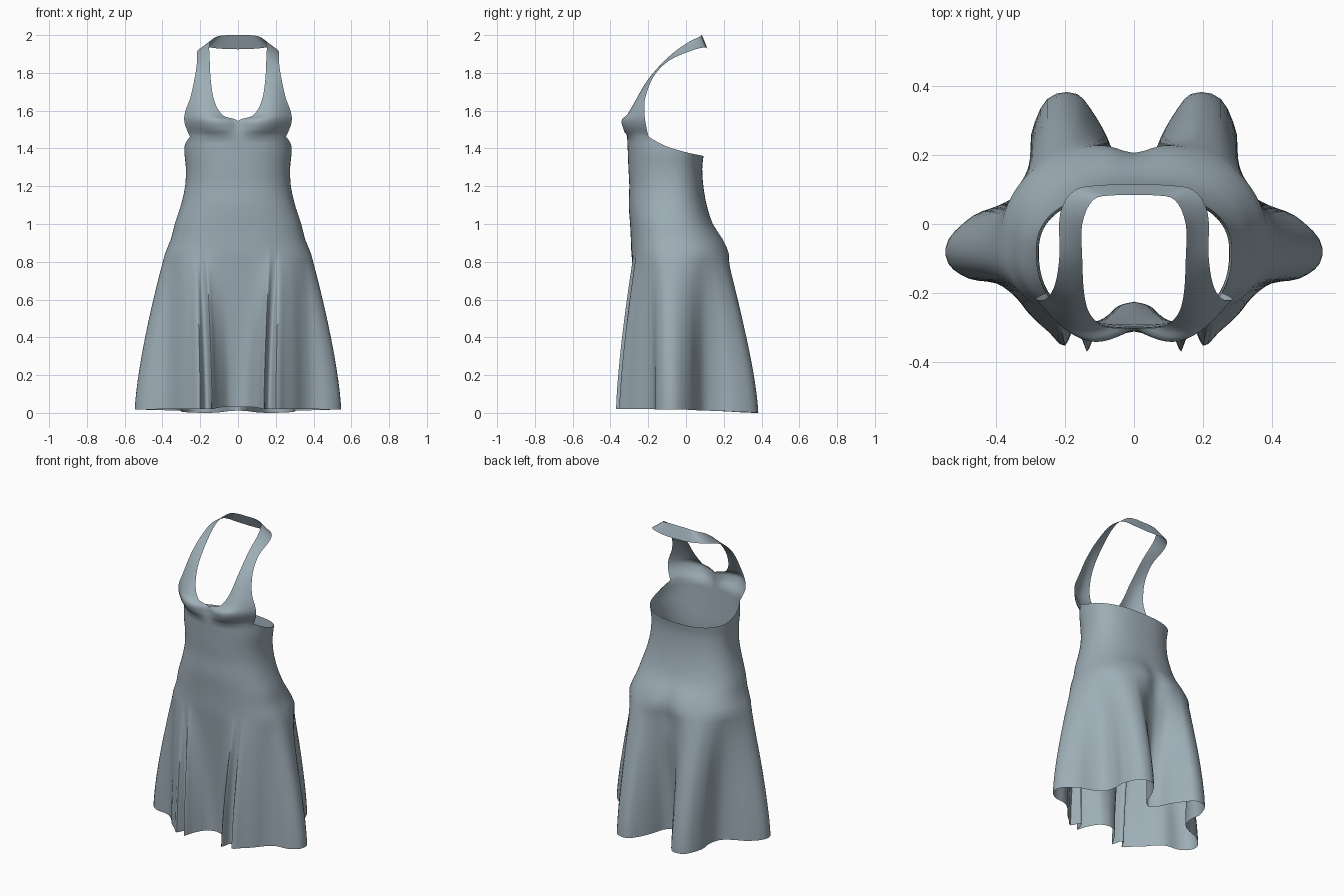
import bpy, bmesh, math

if "Cube" in bpy.data.objects:
    bpy.data.objects.remove(bpy.data.objects["Cube"])


def sample(keys, t):
    """Smooth curve through keys (t, v1, v2, ...), clamped at both ends."""
    if t <= keys[0][0]:
        return list(keys[0][1:])
    if t >= keys[-1][0]:
        return list(keys[-1][1:])
    i = max(k for k in range(len(keys) - 1) if keys[k][0] <= t)
    a, b = keys[i], keys[i + 1]
    p, n = keys[max(i - 1, 0)], keys[min(i + 2, len(keys) - 1)]
    h = b[0] - a[0]
    s = (t - a[0]) / h
    out = []
    for k in range(1, len(a)):
        m0 = (b[k] - p[k]) / (b[0] - p[0]) * h
        m1 = (n[k] - a[k]) / (n[0] - a[0]) * h
        out.append((2*s**3 - 3*s*s + 1) * a[k] + (s**3 - 2*s*s + s) * m0
                   + (3*s*s - 2*s**3) * b[k] + (s**3 - s*s) * m1)
    return out


# body rings: height, half width, front y, widest y, back y
RINGS = [(0.85, 0.385, -0.29, -0.06, 0.235), (0.92, 0.355, -0.292, -0.07, 0.2),
         (1.0, 0.335, -0.296, -0.08, 0.145), (1.1, 0.302, -0.303, -0.08, 0.11),
         (1.2, 0.28, -0.3, -0.08, 0.092), (1.3, 0.276, -0.305, -0.08, 0.086),
         (1.38, 0.284, -0.308, -0.08, 0.095), (1.47, 0.28, -0.312, -0.08, 0.095)]

# skirt hem with folds: angle from the front, x, y, z
HEM = [(0, 0, -0.225, 0.03), (9, 0.05, -0.24, 0.03), (15, 0.085, -0.28, 0.03),
       (19, 0.115, -0.325, 0.025), (22, 0.137, -0.37, 0.02), (25, 0.15, -0.315, 0.02),
       (28, 0.172, -0.30, 0.02), (31, 0.2, -0.353, 0.02), (38, 0.245, -0.315, 0.02),
       (46, 0.30, -0.265, 0.02), (54, 0.345, -0.21, 0.02), (63, 0.40, -0.172, 0.02),
       (72, 0.48, -0.158, 0.018), (80, 0.538, -0.115, 0.018), (90, 0.538, -0.045, 0.018),
       (99, 0.465, 0.025, 0.016), (108, 0.39, 0.055, 0.014), (117, 0.32, 0.10, 0.012),
       (125, 0.295, 0.18, 0.01), (134, 0.298, 0.26, 0.006), (143, 0.252, 0.362, 0.002),
       (154, 0.165, 0.377, 0), (161, 0.11, 0.31, 0.002), (166, 0.075, 0.245, 0.006),
       (172, 0.045, 0.17, 0.01), (180, 0, 0.13, 0.012)]

# upper edge of the open back: y, height
BACK_EDGE = [(-0.2, 1.465), (-0.17, 1.445), (-0.1, 1.41), (0, 1.38), (0.095, 1.36)]

# halter: station, neckline point, armhole point, forward bulge
HALTER = [(0, 0, -0.312, 1.465, 0.257, -0.20, 1.465, 0.05),
          (1, 0, -0.302, 1.545, 0.284, -0.215, 1.54, 0.078),
          (2, 0.08, -0.298, 1.575, 0.278, -0.22, 1.60, 0.042),
          (3, 0.125, -0.265, 1.65, 0.252, -0.215, 1.67, 0.02),
          (4, 0.144, -0.205, 1.76, 0.228, -0.172, 1.78, 0.006),
          (5, 0.15, -0.10, 1.878, 0.216, -0.09, 1.865, 0.002),
          (6, 0.15, 0.0, 1.955, 0.214, 0.03, 1.918, 0),
          (7, 0.118, 0.07, 1.99, 0.172, 0.098, 1.935, 0),
          (8, 0.06, 0.083, 2.0, 0.09, 0.113, 1.928, 0),
          (9, 0, 0.084, 2.0, 0, 0.115, 1.925, 0)]

FOLD_TOP = 0.85
FRONT_ANGLE = 63


def ring_point(deg, z):
    hw, yf, yc, yb = sample(RINGS, z)
    a = math.radians(deg)
    c, s = math.cos(a), max(math.sin(a), 0)
    x = hw * s ** 0.85 if deg < 180 else 0
    if deg == 0:
        x = 0
    y = yc + ((yf if c > 0 else yb) - yc) * abs(c) ** 0.85
    # centre-back hollow at the hips
    if c < 0:
        y -= 0.03 * math.exp(-(x / 0.06) ** 2) * math.exp(-((z - 0.8) / 0.14) ** 2)
    return x, y


def body_point(deg, z):
    x, y = ring_point(deg, z)
    if z < FOLD_TOP:
        w = 1 - (z / FOLD_TOP) ** 1.4
        hx, hy, hz = sample(HEM, deg)
        x, y = x + (hx - x) * w, y + (hy - y) * w
        z += hz * (1 - z / FOLD_TOP)
    return x, y, z


# columns: three steps between neighbouring hem points
angles = []
for a, b in zip(HEM, HEM[1:]):
    angles += [a[0] + (b[0] - a[0]) * k / 3 for k in range(3)]
angles.append(180)
front = [i for i, a in enumerate(angles) if a <= FRONT_ANGLE]

bm = bmesh.new()
rows = []

# skirt and waist
for r in range(31):
    rows.append([bm.verts.new(body_point(a, r * 0.04)) for a in angles])

# bodice rising to the sloping back edge
UPPER = 7
for r in range(1, UPPER + 1):
    row = []
    for a in angles:
        top = sample(BACK_EDGE, ring_point(a, 1.42)[1])[0]
        row.append(bm.verts.new(body_point(a, 1.2 + (top - 1.2) * r / UPPER)))
    rows.append(row)


def skin(grid):
    for lo, hi in zip(grid, grid[1:]):
        for c in range(min(len(lo), len(hi)) - 1):
            bm.faces.new((lo[c], lo[c + 1], hi[c + 1], hi[c]))


skin(rows)

# bust, straps and neck band grow from the front of the bodice
base = [rows[-1][i] for i in front]
width = base[-1].co.x
fracs = [v.co.x / width for v in base]
halter = [base]
STEPS = 4
for k in range(1, 9 * STEPS + 1):
    ix, iy, iz, ox, oy, oz, bulge = sample(HALTER, k / STEPS)
    if k <= STEPS or k == 9 * STEPS:
        ix = 0
    halter.append([bm.verts.new((ix + (ox - ix) * f,
                                 iy + (oy - iy) * f - bulge * math.sin(math.pi * f),
                                 iz + (oz - iz) * f)) for f in fracs])
skin(halter)

mesh = bpy.data.meshes.new("halter_dress")
bm.to_mesh(mesh)
bm.free()
dress = bpy.data.objects.new("halter_dress", mesh)
bpy.context.collection.objects.link(dress)

# mirrored left half
mirror = dress.modifiers.new("mirror", 'MIRROR')
mirror.use_axis = (True, False, False)
mirror.merge_threshold = 0.0005

cloth = bpy.data.materials.new("grey_blue_cloth")
cloth.diffuse_color = (0.34, 0.42, 0.47, 1)
cloth.use_nodes = True
cloth.node_tree.nodes["Principled BSDF"].inputs["Base Color"].default_value = cloth.diffuse_color
mesh.materials.append(cloth)

bpy.context.view_layer.objects.active = dress
dress.select_set(True)
bpy.ops.object.shade_smooth_by_angle(angle=math.radians(60))
